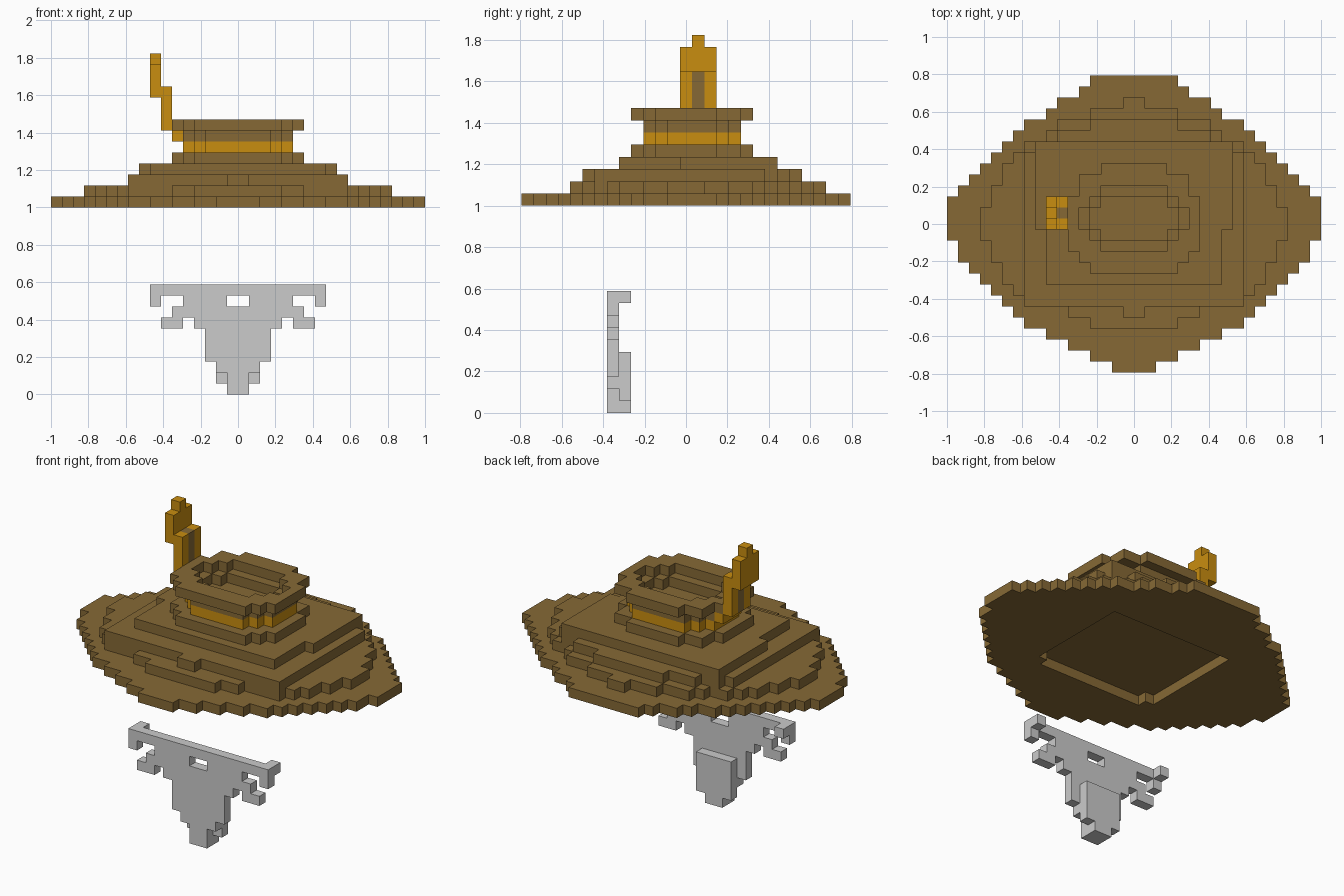
import bpy, bmesh
from mathutils import Vector

cube = bpy.data.objects.get("Cube")
if cube:
    bpy.data.objects.remove(cube, do_unlink=True)

UNIT = 2 / 34                      # edge of one block
ORIGIN = Vector((0, -13.5, 0))     # block row 0 sits at the front of the brim


def make_material(name, colour):
    mat = bpy.data.materials.new(name)
    mat.use_nodes = True
    mat.diffuse_color = (*colour, 1)
    bsdf = mat.node_tree.nodes["Principled BSDF"]
    bsdf.inputs["Base Color"].default_value = (*colour, 1)
    bsdf.inputs["Roughness"].default_value = 0.9
    return mat


BROWN = make_material("brown felt", (0.238, 0.141, 0.036))
GOLD = make_material("gold", (0.584, 0.27, 0.005))
GREY = make_material("light grey hair", (0.597, 0.597, 0.597))


def box(x0, x1, y0, y1, z0, z1):
    """Set of block cells in a cuboid."""
    return {(x, y, z) for x in range(x0, x1) for y in range(y0, y1) for z in range(z0, z1)}


def layer(z, first_row, half_widths):
    """One flat layer, symmetric in x, given the half width of each row."""
    cells = set()
    for i, half in enumerate(half_widths):
        cells |= box(-half, half, first_row + i, first_row + i + 1, z, z + 1)
    return cells


def mirrored(cells):
    return cells | {(-x - 1, y, z) for x, y, z in cells}


def build(name, cells, mat):
    """Skin the outside of a set of cells and merge its flat areas."""
    bm = bmesh.new()
    for cell in cells:
        centre = Vector(cell) + Vector((0.5, 0.5, 0.5))
        for axis in range(3):
            for sign in (-1, 1):
                n = Vector((0, 0, 0))
                n[axis] = sign
                if tuple(int(c + d) for c, d in zip(cell, n)) in cells:
                    continue
                u = Vector((0, 0, 0))
                u[(axis + 1) % 3] = 0.5
                v = n.cross(u)
                mid = centre + n / 2
                corners = (mid - u - v, mid + u - v, mid + u + v, mid - u + v)
                bm.faces.new([bm.verts.new((p + ORIGIN) * UNIT) for p in corners])
    bmesh.ops.remove_doubles(bm, verts=bm.verts, dist=UNIT / 100)
    bmesh.ops.dissolve_limit(bm, angle_limit=0.01, verts=bm.verts, edges=bm.edges)
    mesh = bpy.data.meshes.new(name)
    bm.to_mesh(mesh)
    bm.free()
    mesh.materials.append(mat)
    obj = bpy.data.objects.new(name, mesh)
    bpy.context.collection.objects.link(obj)
    return obj


# Brim with the shallow head opening underneath
brim = layer(17, 0, [2, 4, 6, 8, 10, 11, 12, 13, 14, 15, 16, 16] + [17] * 4
             + [16, 15, 14, 13, 12, 11, 10, 8, 7, 5, 4])
brim -= layer(17, 7, [6] + [7] * 11)
build("hat_brim", brim, BROWN)

# Stepped slope of the hat
slope = layer(18, 4, [4, 6, 10, 11, 12, 12, 13, 13, 14, 14, 14,
                      13, 13, 12, 12, 11, 10, 8, 7, 4, 1])
slope |= layer(19, 5, [1] + [10] * 14 + [9, 7, 4])
slope |= layer(20, 8, [8] * 5 + [9] * 8)
oval = [4, 5, 6, 6, 6, 6, 6, 5, 5, 3]
slope |= layer(21, 9, oval)
build("hat_slope", slope, BROWN)

# Crown: gold band round a brown core, brown wall and overhanging rim
crown_rows = [3, 4, 5, 5, 5, 5, 4, 3]
core = layer(22, 11, [3, 4, 4, 4, 4, 3])
build("hat_band", layer(22, 10, crown_rows) - core, GOLD)
wall = layer(23, 10, crown_rows) - layer(23, 12, [3, 4, 4, 3])
rim = layer(24, 9, oval) - layer(24, 11, [3, 4, 5, 5, 4, 3])
build("hat_crown", core | wall | rim, BROWN)

# Feather stepping up and outwards, with a brown quill in its middle
quill = box(-7, -6, 14, 15, 24, 28)
feather = box(-6, -5, 13, 16, 23, 24) | box(-7, -6, 13, 16, 24, 28)
feather |= box(-8, -7, 13, 16, 27, 30) | box(-8, -7, 14, 15, 30, 31)
build("feather", feather - quill, GOLD)
build("feather_quill", quill, BROWN)

# Beard sheet, narrowing downwards
beard = set()
for z, half in enumerate([1, 1, 2, 3, 3, 3, 4, 6, 5, 8]):
    beard |= layer(z, 7, [half])
beard -= box(-1, 1, 7, 8, 8, 9)

# Moustache curls, back hooks and the thicker tip
beard |= mirrored(box(5, 7, 7, 8, 6, 7) | box(7, 8, 7, 8, 8, 9) | box(7, 8, 8, 9, 9, 10))
beard |= box(-1, 1, 8, 9, 0, 1) | box(-2, 2, 8, 9, 1, 5)
build("beard", beard, GREY)
